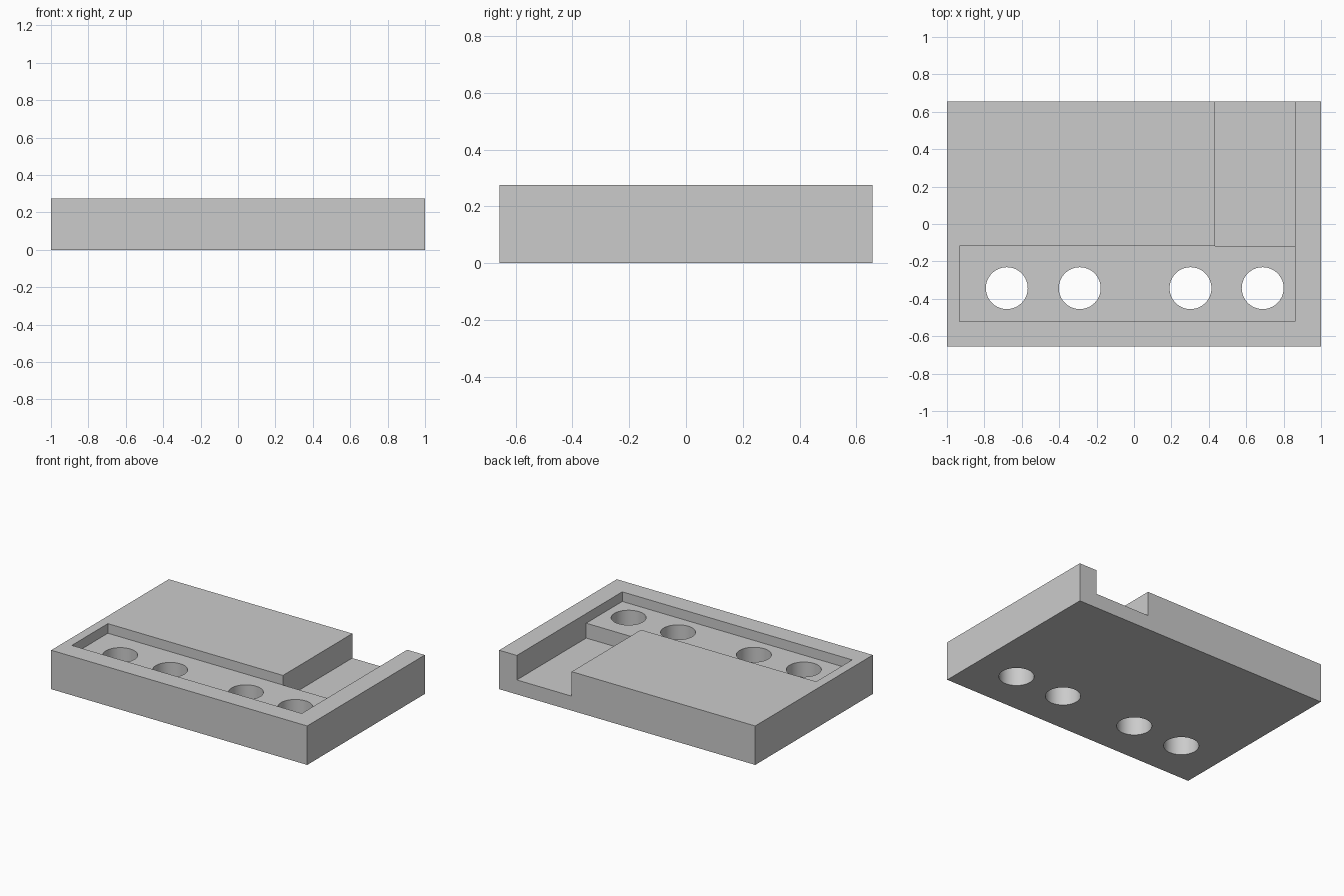
import bpy
import bmesh
import math
from mathutils import Matrix

if "Cube" in bpy.data.objects:
    bpy.data.objects.remove(bpy.data.objects["Cube"], do_unlink=True)

HALF_DEPTH, HEIGHT = 0.656, 0.275
RECESS_FLOOR, CHANNEL_FLOOR = 0.207, 0.102
OVER = 0.1  # how far cutters reach past the surface

grey = bpy.data.materials.new("plain grey")
grey.use_nodes = True
colour = (0.6, 0.6, 0.6, 1)
grey.diffuse_color = colour
grey.node_tree.nodes["Principled BSDF"].inputs["Base Color"].default_value = colour


def finish(name, bm):
    mesh = bpy.data.meshes.new(name)
    bm.to_mesh(mesh)
    bm.free()
    mesh.materials.append(grey)
    obj = bpy.data.objects.new(name, mesh)
    bpy.context.collection.objects.link(obj)
    return obj


def box(name, low, high):
    bm = bmesh.new()
    bmesh.ops.create_cube(bm, size=1)
    for v in bm.verts:
        v.co = [low[i] if v.co[i] < 0 else high[i] for i in range(3)]
    return finish(name, bm)


def cylinder(name, x, y, radius):
    bm = bmesh.new()
    bmesh.ops.create_cone(bm, cap_ends=True, segments=64, radius1=radius,
                          radius2=radius, depth=1, matrix=Matrix.Translation((x, y, 0)))
    return finish(name, bm)


# Solid base plate
plate = box("base_plate", (-1, -HALF_DEPTH, 0), (1, HALF_DEPTH, HEIGHT))

# Shallow front recess, deeper channel open to the back, and through holes
cutters = [
    box("recess_cutter", (-0.934, -0.52, RECESS_FLOOR), (0.862, -0.118, HEIGHT + OVER)),
    box("channel_cutter", (0.434, -0.118, CHANNEL_FLOOR),
        (0.862, HALF_DEPTH + OVER, HEIGHT + OVER)),
]
cutters += [cylinder("hole_cutter", x, -0.343, 0.112) for x in (-0.68, -0.29, 0.302, 0.688)]

for cutter in cutters:
    cutter.hide_render = True
    cutter.hide_viewport = True
    cut = plate.modifiers.new(cutter.name, 'BOOLEAN')
    cut.operation = 'DIFFERENCE'
    cut.solver = 'EXACT'
    cut.object = cutter

# Bake the cuts and remove the cutters
bpy.context.view_layer.update()
evaluated = plate.evaluated_get(bpy.context.evaluated_depsgraph_get())
baked = bpy.data.meshes.new_from_object(evaluated)
plate.modifiers.clear()
plate.data = baked
for cutter in cutters:
    bpy.data.objects.remove(cutter, do_unlink=True)

# Smooth hole walls with crisp rims
bpy.ops.object.select_all(action='DESELECT')
plate.select_set(True)
bpy.context.view_layer.objects.active = plate
bpy.ops.object.shade_smooth_by_angle(angle=math.radians(30))
